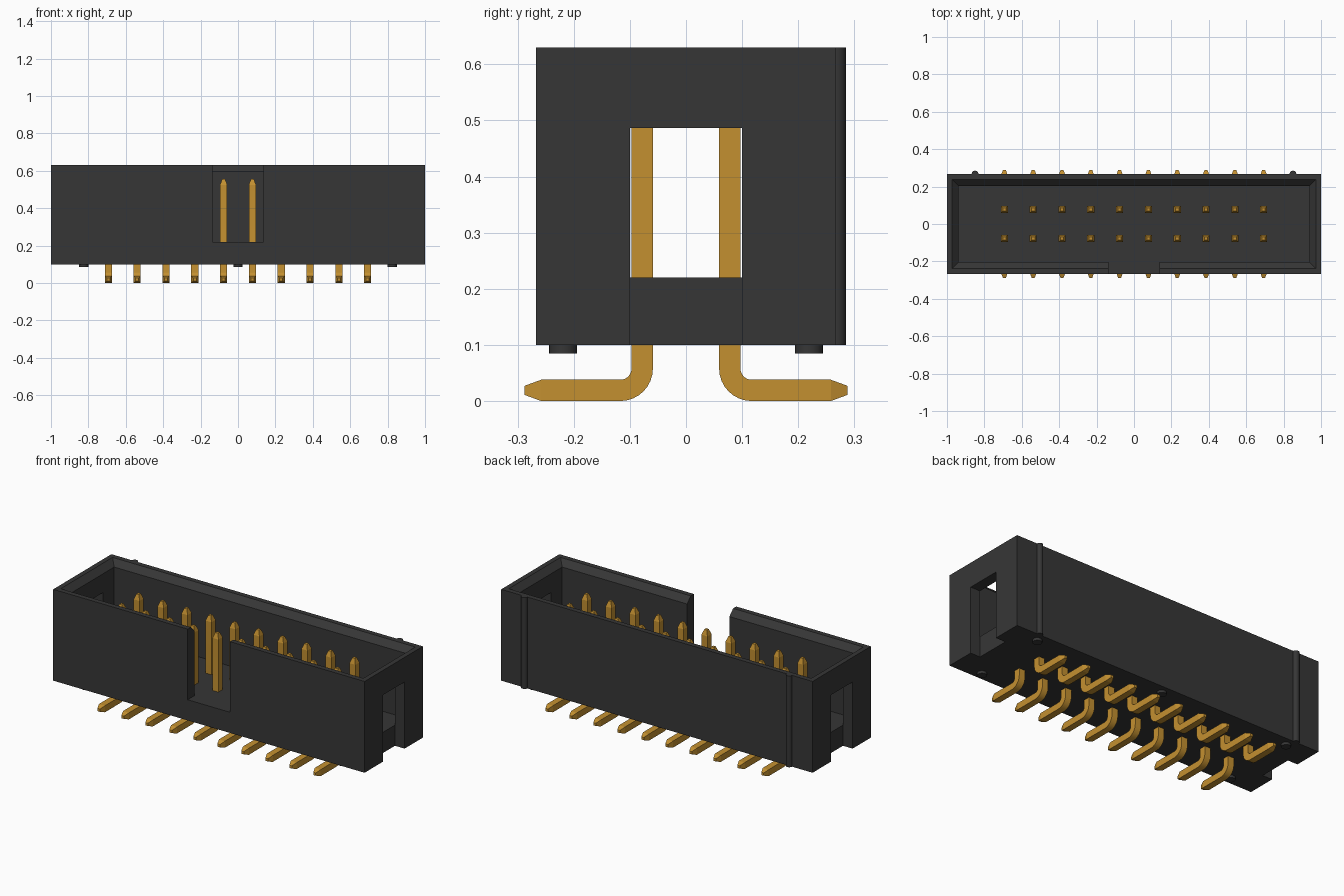
import bpy, bmesh, math
from mathutils import Vector

cube = bpy.data.objects.get("Cube")
if cube:
    bpy.data.objects.remove(cube, do_unlink=True)


def material(name, rgb, roughness):
    m = bpy.data.materials.new(name)
    m.use_nodes = True
    m.diffuse_color = (*rgb, 1)
    bsdf = m.node_tree.nodes["Principled BSDF"]
    bsdf.inputs["Base Color"].default_value = (*rgb, 1)
    bsdf.inputs["Roughness"].default_value = roughness
    return m


BLACK = material("black plastic", (0.037, 0.037, 0.037), 0.6)
GOLD = material("gold plating", (0.55, 0.28, 0.03), 0.4)

# Main dimensions
HX, HY = 1.0, 0.267          # housing half sizes
Z0, Z1 = 0.10, 0.63          # housing bottom and top
FLOOR = 0.22                 # cavity floor
CX, CY = 0.938, 0.204        # cavity half sizes
CH = 0.034                   # rim chamfer
PITCH, W = 0.154, 0.038      # pin spacing and thickness


def add_object(name, bm, mat):
    bmesh.ops.recalc_face_normals(bm, faces=bm.faces)
    me = bpy.data.meshes.new(name)
    bm.to_mesh(me)
    bm.free()
    me.materials.append(mat)
    ob = bpy.data.objects.new(name, me)
    bpy.context.collection.objects.link(ob)
    return ob


def loft(name, rings, mat):
    """Skin a list of four-point rings and cap both ends."""
    bm = bmesh.new()
    loops = [[bm.verts.new(p) for p in ring] for ring in rings]
    for a, b in zip(loops, loops[1:]):
        for i in range(4):
            j = (i + 1) % 4
            bm.faces.new((a[i], a[j], b[j], b[i]))
    bm.faces.new(loops[0])
    bm.faces.new(loops[-1])
    return add_object(name, bm, mat)


def rect(x0, x1, y0, y1, z):
    return [(x0, y0, z), (x1, y0, z), (x1, y1, z), (x0, y1, z)]


def box(name, x0, x1, y0, y1, z0, z1, mat):
    return loft(name, [rect(x0, x1, y0, y1, z0), rect(x0, x1, y0, y1, z1)], mat)


def cylinder(name, x, y, z0, z1, r):
    bpy.ops.mesh.primitive_cylinder_add(vertices=24, radius=r, depth=z1 - z0,
                                        location=(x, y, (z0 + z1) / 2))
    ob = bpy.context.object
    ob.name = name
    ob.data.materials.append(BLACK)
    bpy.ops.object.shade_smooth_by_angle(angle=math.radians(35))


def cut(target, cutter):
    mod = target.modifiers.new("cut", 'BOOLEAN')
    mod.operation = 'DIFFERENCE'
    mod.solver = 'EXACT'
    mod.object = cutter
    bpy.context.view_layer.objects.active = target
    bpy.ops.object.modifier_apply(modifier=mod.name)
    bpy.data.objects.remove(cutter, do_unlink=True)


# Housing: open-topped box with a chamfered rim
housing = box("housing", -HX, HX, -HY, HY, Z0, Z1, BLACK)
levels = [(FLOOR, 0), (Z1 - CH, 0), (Z1, CH), (Z1 + 0.1, CH)]
cut(housing, loft("cavity", [rect(-CX - c, CX + c, -CY - c, CY + c, z)
                             for z, c in levels], BLACK))
# Keying notch through the front wall
cut(housing, box("key_notch", -0.136, 0.136, -0.4, -0.15, FLOOR, 0.8, BLACK))
# End slots, open at the bottom of each end wall
for s in (-1, 1):
    xs = sorted((s * CX, s * 1.2))
    cut(housing, box("end_slot", *xs, -0.10, 0.10, 0.0, 0.487, BLACK))

# Vertical ribs on the back
for side, x in (("right", -0.85), ("left", 0.85)):
    cylinder("back_rib_" + side, x, HY, Z0, Z1, 0.018)

# Small standoff feet
for x in (-0.825, 0, 0.825):
    for y in (-0.219, 0.219):
        cylinder("standoff_foot", x, y, 0.085, Z0 + 0.01, 0.025)


# Bent pins: straight post, rounded elbow, tapered foot
def pin(name, x, s):
    # centreline points: (distance outward, height, bend angle, thickness scale)
    r = 0.039
    path = [(0.078, 0.555, 0, 0.45), (0.078, 0.525, 0, 1)]
    for i in range(9):
        a = math.pi / 2 * i / 8
        path.append((0.078 + r * (1 - math.cos(a)), W / 2 + r * (1 - math.sin(a)), a, 1))
    path += [(0.258, W / 2, math.pi / 2, 1), (0.288, W / 2, math.pi / 2, 0.42)]
    rings = []
    for d, z, a, k in path:
        h = W / 2 * k
        n = Vector((0, s * math.cos(a), math.sin(a))) * h
        c, wx = Vector((x, s * d, z)), Vector((h, 0, 0))
        rings.append([c - wx - n, c + wx - n, c + wx + n, c - wx + n])
    ob = loft(name, rings, GOLD)
    bpy.ops.object.select_all(action='DESELECT')
    ob.select_set(True)
    bpy.context.view_layer.objects.active = ob
    bpy.ops.object.shade_smooth_by_angle(angle=math.radians(15))


for i in range(10):
    for row, s in (("front", -1), ("back", 1)):
        pin(f"{row}_pin_{i + 1}", (i - 4.5) * PITCH, s)
